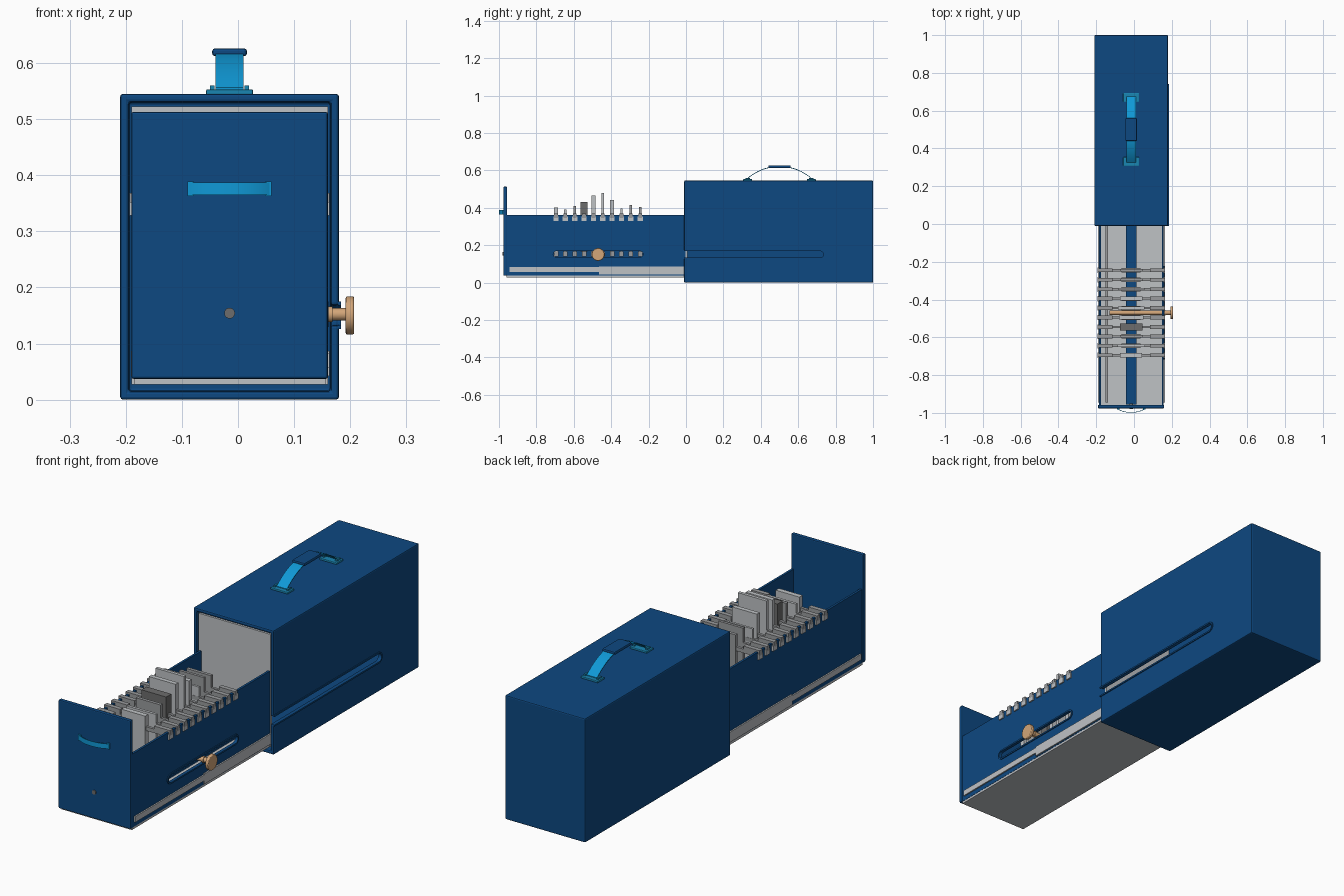
import bpy, bmesh, math
from mathutils import Matrix, Vector

if "Cube" in bpy.data.objects:
    bpy.data.objects.remove(bpy.data.objects["Cube"], do_unlink=True)


def material(name, rgb):
    m = bpy.data.materials.new(name)
    m.use_nodes = True
    m.diffuse_color = (*rgb, 1)
    m.node_tree.nodes["Principled BSDF"].inputs["Base Color"].default_value = (*rgb, 1)
    return m


BLUE = material("deep blue paint", (0.004, 0.065, 0.22))
SKY = material("bright blue", (0.005, 0.32, 0.68))
TEAL = material("teal blue", (0.01, 0.24, 0.45))
GREY = material("light grey metal", (0.52, 0.54, 0.56))
STEEL = material("mid grey metal", (0.32, 0.33, 0.34))
DARK = material("dark grey", (0.15, 0.15, 0.15))
BRASS = material("tan brass", (0.65, 0.38, 0.19))
CX = -0.015  # centre line of the case


def finish(name, bm, mat, bevel=0):
    bmesh.ops.recalc_face_normals(bm, faces=bm.faces)
    me = bpy.data.meshes.new(name)
    bm.to_mesh(me)
    bm.free()
    me.materials.append(mat)
    ob = bpy.data.objects.new(name, me)
    bpy.context.collection.objects.link(ob)
    if bevel:
        add_bevel(ob, bevel)
    return ob


def add_bevel(ob, width):
    b = ob.modifiers.new("bevel", 'BEVEL')
    b.width, b.segments, b.limit_method = width, 2, 'ANGLE'


def box(name, x, y, z, mat, bevel=0):
    """Box from (low, high) pairs on each axis."""
    bm = bmesh.new()
    size = [b - a for a, b in (x, y, z)]
    mid = [(a + b) / 2 for a, b in (x, y, z)]
    bmesh.ops.create_cube(bm, size=1, matrix=Matrix.Translation(mid) @ Matrix.Diagonal((*size, 1)))
    return finish(name, bm, mat, bevel)


def cylinder(name, start, end, radius, mat, bevel=0, sides=32):
    start, end = Vector(start), Vector(end)
    d = end - start
    turn = d.to_track_quat('Z', 'Y').to_matrix().to_4x4()
    bm = bmesh.new()
    bmesh.ops.create_cone(bm, cap_ends=True, segments=sides, radius1=radius, radius2=radius,
                          depth=d.length, matrix=Matrix.Translation((start + end) / 2) @ turn)
    ob = finish(name, bm, mat, bevel)
    smooth(ob)
    return ob


def smooth(ob):
    bpy.ops.object.select_all(action='DESELECT')
    ob.select_set(True)
    bpy.context.view_layer.objects.active = ob
    bpy.ops.object.shade_smooth_by_angle(angle=math.radians(35))


def extrude(name, pts, step, mat):
    """Prism from a flat outline pushed along a step."""
    bm = bmesh.new()
    face = bm.faces.new([bm.verts.new(p) for p in pts])
    moved = bmesh.ops.extrude_face_region(bm, geom=[face])["geom"]
    bmesh.ops.translate(bm, vec=step, verts=[v for v in moved if isinstance(v, bmesh.types.BMVert)])
    return finish(name, bm, mat)


def stadium(name, x, y, z, mat):
    """Round-ended bar lying along y."""
    r, zc = (z[1] - z[0]) / 2, (z[0] + z[1]) / 2
    pts = []
    for end, first in ((y[1] - r, -90), (y[0] + r, 90)):
        for i in range(9):
            a = math.radians(first + i * 22.5)
            pts.append((x[0], end + r * math.cos(a), zc + r * math.sin(a)))
    return extrude(name, pts, (x[1] - x[0], 0, 0), mat)


def cut(ob, cutter):
    m = ob.modifiers.new("cut", 'BOOLEAN')
    m.operation, m.object, m.solver = 'DIFFERENCE', cutter, 'EXACT'
    bpy.context.view_layer.objects.active = ob
    bpy.ops.object.modifier_apply(modifier=m.name)
    bpy.data.objects.remove(cutter, do_unlink=True)


def strap(name, half, rise, flat, thick, place, step, mat):
    """Bowed strip: an arc outline mapped into space by place(u, v)."""
    n = 24
    us = [half * (2 * i / n - 1) for i in range(n + 1)]
    bow = [rise * (1 - abs(u / half) ** flat) for u in us]
    pts = [place(u, v + thick) for u, v in zip(us, bow)]
    pts += [place(u, v) for u, v in reversed(list(zip(us, bow)))]
    ob = extrude(name, pts, step, mat)
    smooth(ob)
    return ob


# Outer case, hollow and open at the front, with a side slot
case = box("case", (-0.21, 0.18), (-0.01, 1), (0, 0.545), BLUE)
cut(case, box("cavity", (-0.195, 0.165), (-0.1, 0.985), (0.015, 0.53), BLUE))
cut(case, stadium("slot_cutter", (0.15, 0.2), (-0.1, 0.735), (0.133, 0.168), BLUE))
add_bevel(case, 0.005)
rim = stadium("case_slot_rim", (0.178, 0.184), (-0.05, 0.742), (0.126, 0.175), BLUE)
cut(rim, stadium("rim_hole", (0.15, 0.2), (-0.15, 0.735), (0.133, 0.168), BLUE))
cut(rim, box("rim_trim", (0.1, 0.3), (-0.2, -0.01), (0, 0.3), BLUE))

# Carrying handle
strap("handle_strap", 0.175, 0.066, 2.2, 0.004,
      lambda u, v: (CX - 0.025, 0.5 + u, 0.552 + v), (0.05, 0, 0), SKY)
box("handle_grip", (CX - 0.031, CX + 0.031), (0.44, 0.56), (0.612, 0.626), BLUE, 0.005)
for side, y in (("front", 0.33), ("back", 0.67)):
    box("handle_foot_" + side, (CX - 0.042, CX + 0.042), (y - 0.024, y + 0.024),
        (0.543, 0.553), TEAL, 0.003)
    for s in (-1, 1):
        box("handle_lug_" + side, (CX + s * 0.031 - 0.004, CX + s * 0.031 + 0.004),
            (y - 0.012, y + 0.012), (0.55, 0.56), TEAL)

# Drawer body
box("drawer_floor", (-0.185, 0.156), (-0.96, 0.005), (0.027, 0.037), GREY)
box("drawer_back", (-0.19, 0.16), (-0.003, 0.007), (0.027, 0.522), GREY)
box("drawer_left_wall", (0.147, 0.157), (-0.957, -0.003), (0.037, 0.36), BLUE)
box("drawer_right_wall", (-0.185, -0.175), (-0.957, -0.003), (0.037, 0.36), BLUE)
wall = bpy.data.objects["drawer_left_wall"]
cut(wall, stadium("wall_slot", (0.1, 0.2), (-0.71, -0.23), (0.136, 0.168), BLUE))
frame = stadium("wall_slot_rim", (0.156, 0.161), (-0.717, -0.223), (0.129, 0.175), BLUE)
cut(frame, stadium("frame_hole", (0.1, 0.2), (-0.71, -0.23), (0.136, 0.168), BLUE))
box("floor_centre_strip", (CX - 0.028, CX + 0.028), (-0.955, -0.004), (0.037, 0.045), BLUE)
box("floor_side_rail", (-0.15, -0.137), (-0.945, -0.004), (0.037, 0.05), STEEL)

# Sliding rails on both outer sides
for x0, x1 in ((0.157, 0.163), (-0.191, -0.185)):
    box("slide_outer_rail", (x0, x1), (-0.465, 0.1), (0.042, 0.087), GREY)
    box("slide_inner_rail", (x0, x1), (-0.945, -0.465), (0.057, 0.082), GREY)

# Drawer front with pull and lock
box("drawer_front", (-0.19, 0.16), (-0.976, -0.957), (0.037, 0.513), BLUE, 0.004)
strap("drawer_pull", 0.075, 0.02, 2.2, 0.003,
      lambda u, v: (CX + u, -0.976 - v, 0.365), (0, 0, 0.022), SKY)
for s in (-1, 1):
    box("pull_tab", (CX + s * 0.069 - 0.006, CX + s * 0.069 + 0.006),
        (-0.981, -0.975), (0.363, 0.389), SKY)
cylinder("front_stud", (CX, -0.95, 0.154), (CX, -0.98, 0.154), 0.0095, DARK)

# Adjusting knob on the left side
cylinder("knob_shaft", (-0.13, -0.47, 0.152), (0.195, -0.47, 0.152), 0.011, BRASS)
cylinder("knob_collar", (0.161, -0.47, 0.152), (0.168, -0.47, 0.152), 0.014, BRASS)
cylinder("knob_disc", (0.192, -0.47, 0.15), (0.207, -0.47, 0.15), 0.034, BRASS, 0.003)

# Row of hanging plates: top height, thickness, half width, colour
plates = [(0.40, 0.022, 0.058, GREY), (0.39, 0.012, 0.072, GREY), (0.41, 0.014, 0.06, STEEL),
          (0.43, 0.036, 0.06, DARK), (0.465, 0.02, 0.065, GREY), (0.48, 0.014, 0.07, GREY),
          (0.44, 0.02, 0.06, GREY), (0.395, 0.01, 0.07, GREY), (0.415, 0.012, 0.06, STEEL),
          (0.405, 0.014, 0.06, STEEL)]
for i, (top, thick, half, mat) in enumerate(plates):
    y = -0.695 + i * 0.05
    n = str(i + 1)
    box("plate_" + n, (CX - half, CX + half), (y - thick / 2, y + thick / 2), (0.165, top), mat)
    box("plate_foot_" + n, (CX - 0.05, CX + 0.05), (y - 0.012, y + 0.012), (0.138, 0.166), STEEL)
    box("hanger_bar_" + n, (-0.18, 0.15), (y - 0.006, y + 0.006), (0.335, 0.352), STEEL)
    for s in (-1, 1):
        a, b = sorted((CX + s * 0.1, CX + s * 0.178))
        box("hanger_arm_" + n, (a, b), (y - 0.01, y + 0.01), (0.345, 0.368), STEEL)
        a, b = sorted((CX + s * 0.168, CX + s * 0.178))
        box("hanger_hook_" + n, (a, b), (y - 0.014, y + 0.014), (0.328, 0.352), GREY)
